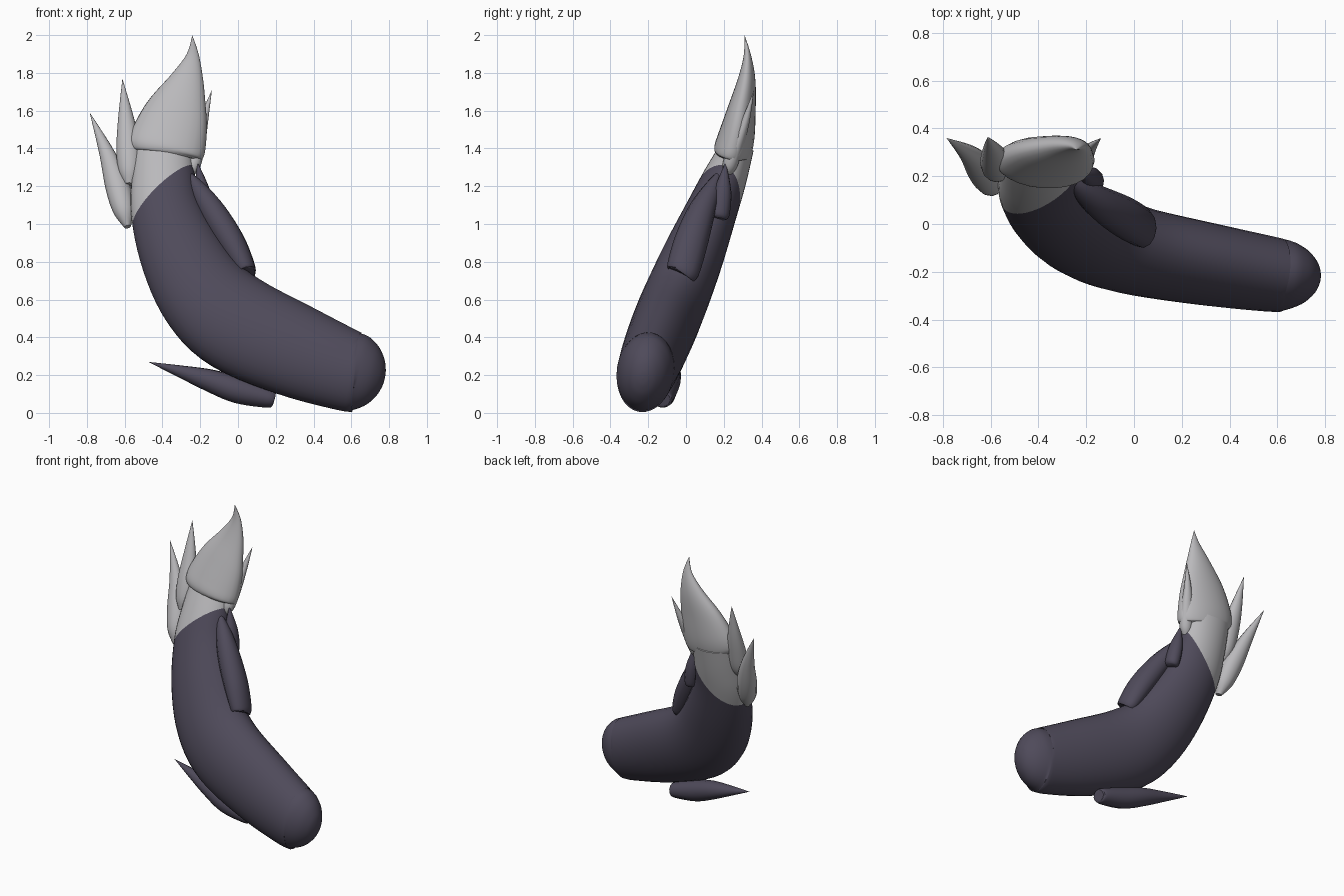
import bpy, bmesh
from math import sin, cos, pi, radians
from mathutils import Vector

cube = bpy.data.objects.get("Cube")
if cube:
    bpy.data.objects.remove(cube, do_unlink=True)


def material(name, rgb):
    m = bpy.data.materials.new(name)
    m.use_nodes = True
    m.diffuse_color = (*rgb, 1)
    bsdf = m.node_tree.nodes["Principled BSDF"]
    bsdf.inputs["Base Color"].default_value = (*rgb, 1)
    bsdf.inputs["Roughness"].default_value = 0.7
    return m


DARK = material("dusky purple", (0.078, 0.069, 0.103))
LIGHT = material("pale grey", (0.49, 0.485, 0.50))


def smooth_path(stations, steps):
    """Catmull-Rom through stations of (x, y, z, breadth, thickness)."""
    pts = [stations[0]] + list(stations) + [stations[-1]]
    out = []
    for p, q, r, s in zip(pts, pts[1:], pts[2:], pts[3:]):
        for k in range(steps):
            t = k / steps
            out.append([0.5 * (2 * b + (c - a) * t
                               + (2 * a - 5 * b + 4 * c - d) * t * t
                               + (3 * b - a - 3 * c + d) * t ** 3)
                        for a, b, c, d in zip(p, q, r, s)])
    out.append(list(stations[-1]))
    return out


def loft(name, stations, sides, mats, cut=None, steps=5):
    """Sweep an ellipse along the stations, optionally split in two colours."""
    path = smooth_path(stations, steps)
    centres = [Vector(p[:3]) for p in path]
    bm = bmesh.new()
    rings = []
    for i, p in enumerate(path):
        ahead = centres[min(i + 1, len(path) - 1)] - centres[max(i - 1, 0)]
        # sections stand nearly upright low down and lean back higher up
        lean = Vector((0, -1, min(0.4, 0.08 + 0.35 * p[2])))
        broad = ahead.cross(lean).normalized()
        thin = broad.cross(ahead).normalized()
        a, b = max(p[3], 0), max(p[4], 0)
        rings.append([bm.verts.new(centres[i] + broad * a * cos(2 * pi * k / sides)
                                   + thin * b * sin(2 * pi * k / sides))
                      for k in range(sides)])
    for lo, hi in zip(rings, rings[1:]):
        for k in range(sides):
            n = (k + 1) % sides
            bm.faces.new((lo[k], lo[n], hi[n], hi[k]))
    for ring, p in ((rings[0], path[0]), (rings[-1], path[-1])):
        if p[3] > 0:
            bm.faces.new(ring)
    bmesh.ops.remove_doubles(bm, verts=bm.verts, dist=0.0005)
    if cut:
        co, no = Vector(cut[0]), Vector(cut[1]).normalized()
        bmesh.ops.bisect_plane(bm, geom=bm.verts[:] + bm.edges[:] + bm.faces[:],
                               plane_co=co, plane_no=no)
        for f in bm.faces:
            f.material_index = int((f.calc_center_median() - co).dot(no) > 0)
    bmesh.ops.recalc_face_normals(bm, faces=bm.faces)
    me = bpy.data.meshes.new(name)
    bm.to_mesh(me)
    bm.free()
    for m in mats:
        me.materials.append(m)
    ob = bpy.data.objects.new(name, me)
    bpy.context.collection.objects.link(ob)
    bpy.ops.object.select_all(action='DESELECT')
    ob.select_set(True)
    bpy.context.view_layer.objects.active = ob
    bpy.ops.object.shade_smooth_by_angle(angle=radians(52))
    return ob


# Curved body: front x, front z, breadth, thickness; a rounded end, then the bend
cap = [(0.565 + 0.212 * sin(t), 0.228 - 0.045 * sin(t), 0.219 * cos(t), 0.155 * cos(t))
       for t in map(radians, (89.9, 78, 62, 42, 20, 0))]
spine = cap + [
    (0.3, 0.33, 0.25, 0.168), (0, 0.47, 0.266, 0.176), (-0.17, 0.62, 0.252, 0.175),
    (-0.295, 0.835, 0.225, 0.162), (-0.378, 1.065, 0.19, 0.137),
    (-0.395, 1.25, 0.167, 0.115), (-0.395, 1.42, 0.15, 0.085)]
loft("body", [(x, -0.213 + 0.41 * (z - 0.22), z, a, b) for x, z, a, b in spine],
     32, [DARK, LIGHT], cut=((-0.42, 0.155, 1.125), (-0.68, 0.45, 0.55)))

# Dark fins with a blunt root and a pointed end
loft("upper_fin", [(0.045, -0.025, 0.735, 0.045, 0.072), (0.035, -0.015, 0.76, 0.06, 0.088),
                   (-0.035, 0.025, 0.9, 0.075, 0.09), (-0.13, 0.08, 1.06, 0.07, 0.074),
                   (-0.215, 0.14, 1.19, 0.045, 0.045), (-0.28, 0.185, 1.295, 0, 0)],
     12, [DARK])
loft("small_fin", [(-0.165, 0.175, 1.03, 0.03, 0.04), (-0.17, 0.18, 1.06, 0.045, 0.052),
                   (-0.19, 0.195, 1.18, 0.04, 0.045), (-0.215, 0.21, 1.33, 0, 0)], 12, [DARK])
loft("lower_fin", [(0.19, -0.125, 0.07, 0.038, 0.042), (0.16, -0.125, 0.078, 0.052, 0.058),
                   (0, -0.115, 0.12, 0.07, 0.07), (-0.15, -0.09, 0.172, 0.06, 0.062),
                   (-0.32, -0.06, 0.224, 0.03, 0.033), (-0.475, -0.03, 0.27, 0, 0)],
     12, [DARK])

# Large flame-shaped tuft at the end
loft("main_tuft", [(-0.388, 0.243, 1.365, 0.17, 0.085), (-0.383, 0.248, 1.39, 0.202, 0.1),
                   (-0.363, 0.267, 1.465, 0.2, 0.096), (-0.323, 0.293, 1.6, 0.165, 0.075),
                   (-0.27, 0.32, 1.76, 0.093, 0.047), (-0.24, 0.325, 1.89, 0.035, 0.02),
                   (-0.242, 0.31, 2.0, 0, 0)], 24, [LIGHT])

# Slim pale spikes around the tuft
spikes = {
    "outer_spike": [(-0.585, 0.145, 0.985, 0.018, 0.025), (-0.603, 0.175, 1.07, 0.058, 0.058),
                    (-0.637, 0.23, 1.2, 0.066, 0.058), (-0.692, 0.295, 1.37, 0.042, 0.036),
                    (-0.785, 0.36, 1.59, 0, 0)],
    "middle_spike": [(-0.575, 0.2, 1.21, 0.025, 0.025), (-0.575, 0.225, 1.28, 0.058, 0.05),
                     (-0.58, 0.26, 1.4, 0.064, 0.05), (-0.593, 0.31, 1.56, 0.042, 0.033),
                     (-0.612, 0.365, 1.77, 0, 0)],
    "inner_spike": [(-0.25, 0.22, 1.27, 0.025, 0.025), (-0.238, 0.235, 1.32, 0.043, 0.04),
                    (-0.214, 0.275, 1.43, 0.042, 0.034), (-0.18, 0.32, 1.56, 0.024, 0.02),
                    (-0.138, 0.36, 1.71, 0, 0)],
}
for label, stations in spikes.items():
    loft(label, stations, 12, [LIGHT])
